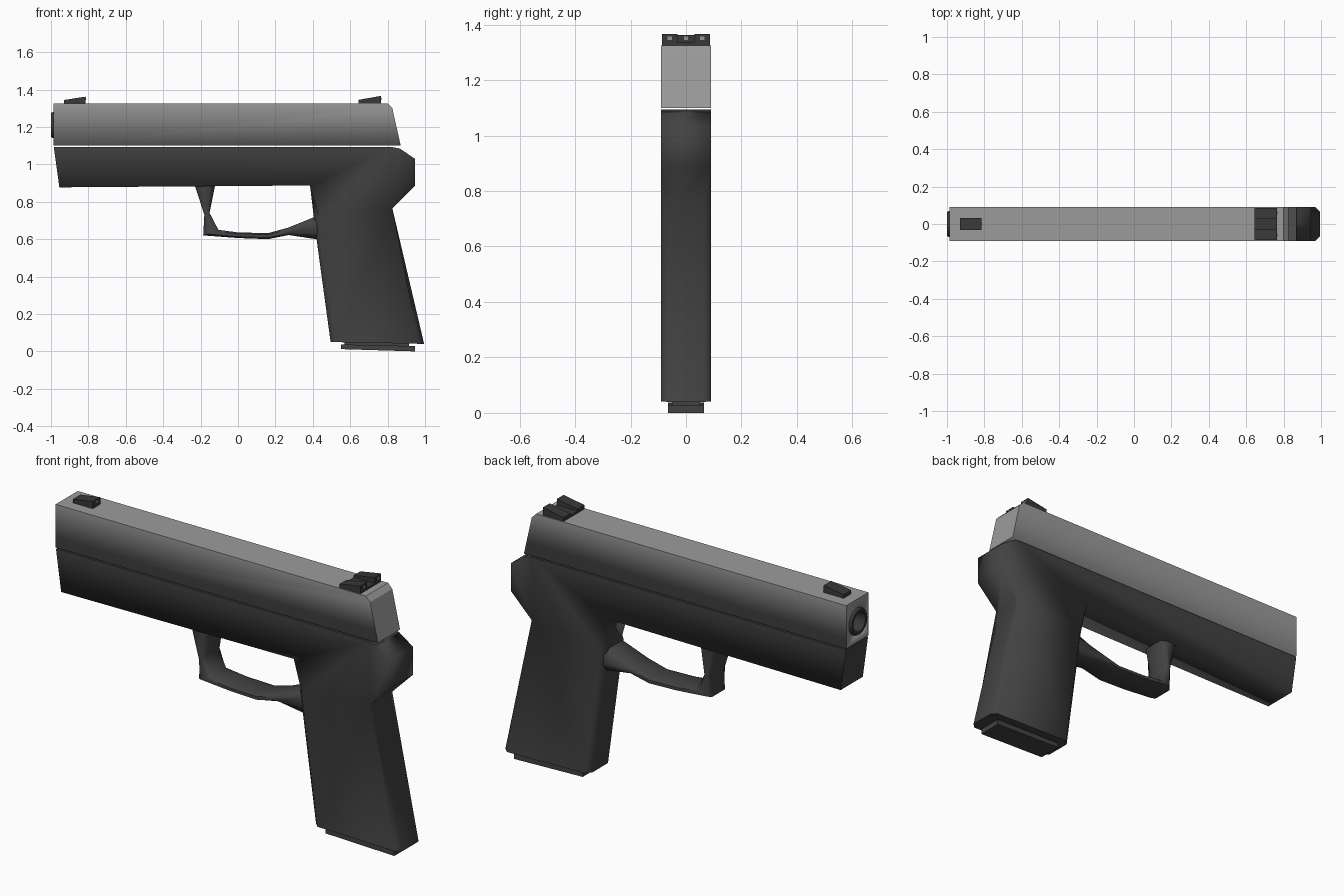
import bpy, bmesh, math
from mathutils import Vector

if "Cube" in bpy.data.objects:
    bpy.data.objects.remove(bpy.data.objects["Cube"])


def material(name, v):
    m = bpy.data.materials.new(name)
    m.diffuse_color = (v, v, v, 1)
    m.use_nodes = True
    m.node_tree.nodes["Principled BSDF"].inputs["Base Color"].default_value = m.diffuse_color
    return m


STEEL = material("grey steel", 0.33)
POLYMER = material("dark polymer", 0.055)
BLACK = material("black metal", 0.04)
MARK = material("pale sight mark", 0.3)


def finish(name, bm, mat, soft=None):
    """Turn a bmesh into an object; edges passing soft() stay smooth, others sharp."""
    bmesh.ops.recalc_face_normals(bm, faces=bm.faces)
    for e in bm.edges:
        e.smooth = bool(soft and soft(e))
    for f in bm.faces:
        f.smooth = soft is not None
    me = bpy.data.meshes.new(name)
    bm.to_mesh(me)
    bm.free()
    me.materials.append(mat)
    ob = bpy.data.objects.new(name, me)
    bpy.context.collection.objects.link(ob)
    return ob


def extrude_profile(pts, y0, y1):
    """Extrude an x-z outline across the width."""
    bm = bmesh.new()
    face = bm.faces.new([bm.verts.new((x, y0, z)) for x, z in pts])
    out = bmesh.ops.extrude_face_region(bm, geom=[face])
    moved = [v for v in out["geom"] if isinstance(v, bmesh.types.BMVert)]
    bmesh.ops.translate(bm, verts=moved, vec=(0, y1 - y0, 0))
    return bm


def ring_loop(bm, x, r, n=20, z=1.21):
    return [bm.verts.new((x, r * math.cos(2 * math.pi * i / n),
                          z + r * math.sin(2 * math.pi * i / n))) for i in range(n)]


def lathe(name, rings, mat, cap_first=False, cap_last=False):
    """Revolve (x, radius) stations around the bore axis."""
    bm = bmesh.new()
    loops = [ring_loop(bm, x, r) for x, r in rings]
    for a, b in zip(loops, loops[1:]):
        for i in range(len(a)):
            j = (i + 1) % len(a)
            bm.faces.new((a[i], a[j], b[j], b[i]))
    if cap_first:
        bm.faces.new(loops[0])
    if cap_last:
        bm.faces.new(loops[-1])
    return finish(name, bm, mat, lambda e: len(e.link_faces) == 2
                  and e.calc_face_angle(3) < 0.6)


W = 0.091

# Slide with sloped rear, opened at the muzzle
slide = finish("slide", extrude_profile(
    [(-0.987, 1.10), (0.87, 1.10), (0.825, 1.30), (0.80, 1.325), (-0.987, 1.325)], -W, W),
    STEEL, lambda e: all(v.co.z < 1.11 for v in e.verts)
    and abs(e.verts[0].co.x - e.verts[1].co.x) > 1)
cutter = lathe("muzzle_cutter", [(-1.1, 0.068), (-0.85, 0.068)], STEEL, True, True)
cutter.hide_render = True
cutter.hide_set(True)
cut = slide.modifiers.new("muzzle opening", "BOOLEAN")
cut.operation, cut.object, cut.solver = "DIFFERENCE", cutter, "EXACT"

# Barrel tube with a recessed bore
lathe("barrel", [(-0.84, 0.07), (-0.99, 0.07), (-1.0, 0.064), (-1.0, 0.05), (-0.86, 0.05)],
      BLACK, True, True)

# Frame and grip in one outline, grip corners chamfered
bm = extrude_profile(
    [(-0.985, 1.093), (-0.955, 0.877), (0.385, 0.887), (0.405, 0.72), (0.42, 0.60),
     (0.495, 0.05), (0.995, 0.04), (0.825, 0.765), (0.945, 0.885), (0.945, 1.03),
     (0.865, 1.085), (0.82, 1.093)], -W, W)
grip_edges = [e for e in bm.edges
              if abs(e.verts[0].co.y - e.verts[1].co.y) < 0.01
              and all(v.co.z < 0.8 for v in e.verts)
              and abs(e.verts[0].co.z - e.verts[1].co.z) > 0.1]
bmesh.ops.bevel(bm, geom=grip_edges, offset=0.026, segments=1, affect="EDGES")
finish("frame", bm, POLYMER, lambda e: not all(v.co.z > 1.08 for v in e.verts)
       and not all(v.co.z < 0.06 for v in e.verts)
       and not all(v.co.x < -0.9 for v in e.verts))

# Trigger guard: outer and inner stations joined by a chamfered section
outer = [(-0.235, 0.90), (-0.18, 0.73), (-0.186, 0.62), (0.0, 0.606), (0.16, 0.60),
         (0.27, 0.622), (0.45, 0.595)]
inner = [(-0.12, 0.90), (-0.152, 0.74), (-0.105, 0.65), (0.0, 0.636), (0.16, 0.632),
         (0.27, 0.662), (0.45, 0.735)]
bm = bmesh.new()
rows = []
for o, i in zip(outer, inner):
    o, i = Vector((o[0], 0, o[1])), Vector((i[0], 0, i[1]))
    section = [(0, -0.055), (0.25, -0.075), (0.75, -0.075), (1, -0.055),
               (1, 0.055), (0.75, 0.075), (0.25, 0.075), (0, 0.055)]
    rows.append([bm.verts.new(o.lerp(i, t) + Vector((0, y, 0))) for t, y in section])
for a, b in zip(rows, rows[1:]):
    for k in range(8):
        m = (k + 1) % 8
        bm.faces.new((a[k], a[m], b[m], b[k]))
bm.faces.new(rows[0])
bm.faces.new(rows[-1])
finish("trigger_guard", bm, POLYMER, lambda e: e.calc_face_angle(3) < 1.1)

# Magazine neck and floor plate
finish("magazine_neck", extrude_profile(
    [(0.57, 0.03), (0.915, 0.022), (0.915, 0.06), (0.57, 0.06)], -0.05, 0.05), POLYMER)
finish("magazine_floor_plate", extrude_profile(
    [(0.55, 0.012), (0.945, 0.0), (0.945, 0.028), (0.55, 0.037)], -0.064, 0.064), POLYMER)

# Sights: ramped front blade, rear base with two ears
finish("front_sight", extrude_profile(
    [(-0.93, 1.32), (-0.815, 1.32), (-0.815, 1.362), (-0.93, 1.344)], -0.031, 0.031), BLACK)
finish("rear_sight_base", extrude_profile(
    [(0.645, 1.32), (0.765, 1.32), (0.765, 1.335), (0.645, 1.335)], -0.085, 0.085), BLACK)
for side, y in (("left", 0.058), ("right", -0.058)):
    finish("rear_sight_ear_" + side, extrude_profile(
        [(0.645, 1.325), (0.765, 1.325), (0.765, 1.366), (0.645, 1.345)],
        y - 0.028, y + 0.028), BLACK)

# Pale aiming marks on the rear faces of the sights
for name, x, y in (("front_mark", -0.815, 0), ("rear_mark_left", 0.765, 0.058),
                   ("rear_mark_right", 0.765, -0.058)):
    finish(name, extrude_profile(
        [(x, 1.345), (x + 0.003, 1.345), (x + 0.003, 1.357), (x, 1.357)],
        y - 0.008, y + 0.008), MARK)
